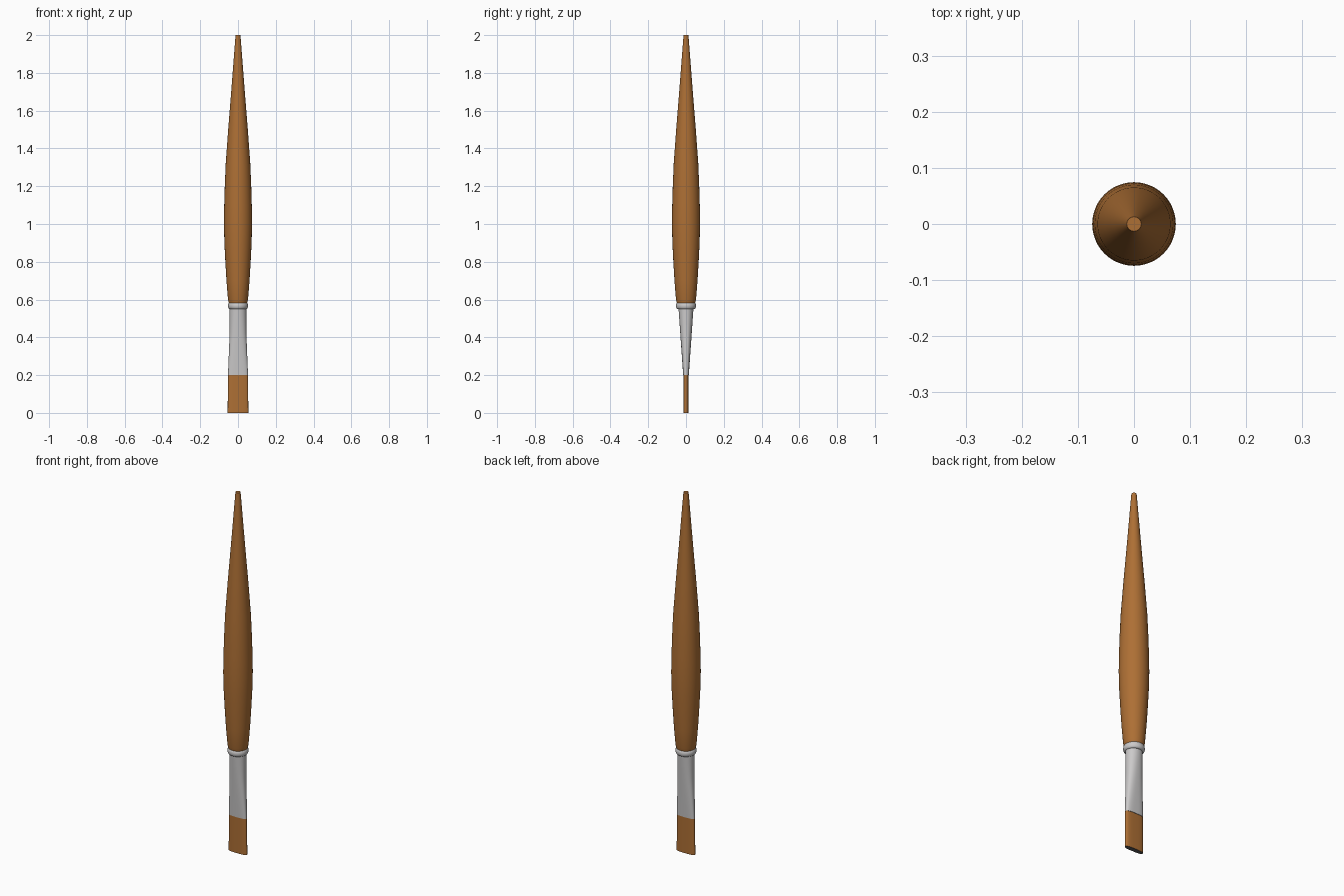
import bpy, bmesh, math

if "Cube" in bpy.data.objects:
    bpy.data.objects.remove(bpy.data.objects["Cube"])


def material(name, rgb):
    m = bpy.data.materials.new(name)
    m.diffuse_color = (*rgb, 1)
    m.use_nodes = True
    m.node_tree.nodes["Principled BSDF"].inputs["Base Color"].default_value = m.diffuse_color
    return m


wood = material("warm brown", (0.42, 0.16, 0.035))
metal = material("light grey metal", (0.60, 0.59, 0.59))
dark = material("dark grey tip", (0.10, 0.10, 0.10))


def loft(name, sections, mats, n=48):
    """Stack of superellipse rings: (z, half width x, half depth y, exponent)."""
    bm = bmesh.new()
    rings = []
    for z, rx, ry, e in sections:
        ring = []
        for i in range(n):
            a = 2 * math.pi * i / n
            c, s = math.cos(a), math.sin(a)
            x = math.copysign(abs(c) ** (2 / e), c) * rx
            y = math.copysign(abs(s) ** (2 / e), s) * ry
            ring.append(bm.verts.new((x, y, z)))
        rings.append(ring)
    for a, b in zip(rings, rings[1:]):
        for i in range(n):
            j = (i + 1) % n
            bm.faces.new((a[i], a[j], b[j], b[i]))
    bottom = bm.faces.new(rings[0][::-1])
    bottom.material_index = len(mats) - 1
    bm.faces.new(rings[-1])
    mesh = bpy.data.meshes.new(name)
    bm.to_mesh(mesh)
    bm.free()
    for m in mats:
        mesh.materials.append(m)
    ob = bpy.data.objects.new(name, mesh)
    bpy.context.collection.objects.link(ob)
    bpy.context.view_layer.objects.active = ob
    ob.select_set(True)
    bpy.ops.object.shade_smooth_by_angle(angle=math.radians(35))
    ob.select_set(False)
    return ob


def turned(profile):
    return [(z, r, r, 2) for z, r in profile]


# Tapered wooden handle
loft("handle", turned([(0.58, 0.048), (0.60, 0.053), (0.70, 0.061), (0.80, 0.067),
                       (0.90, 0.072), (1.00, 0.0745), (1.10, 0.073), (1.20, 0.070),
                       (1.32, 0.065), (1.50, 0.052), (1.70, 0.036), (1.85, 0.0245),
                       (2.00, 0.013)]), [wood])

# Rounded collar between handle and ferrule
collar = [(0.567 - 0.018 * math.cos(math.pi * k / 8),
           0.043 + 0.010 * math.sin(math.pi * k / 8)) for k in range(9)]
loft("collar", turned(collar), [metal])

# Ferrule, round at the top and pinched flat at the bottom
ferrule = []
for k in range(9):
    t = k / 8
    ferrule.append((0.20 + 0.36 * t, 0.053 - 0.009 * min(1, t * 1.6),
                    0.015 + 0.025 * t, 3 - t))
loft("ferrule", ferrule, [metal])

# Flat bristles with a dark tip
loft("bristles", [(0.0, 0.055, 0.013, 3), (0.21, 0.0525, 0.0125, 3)], [wood, dark])
